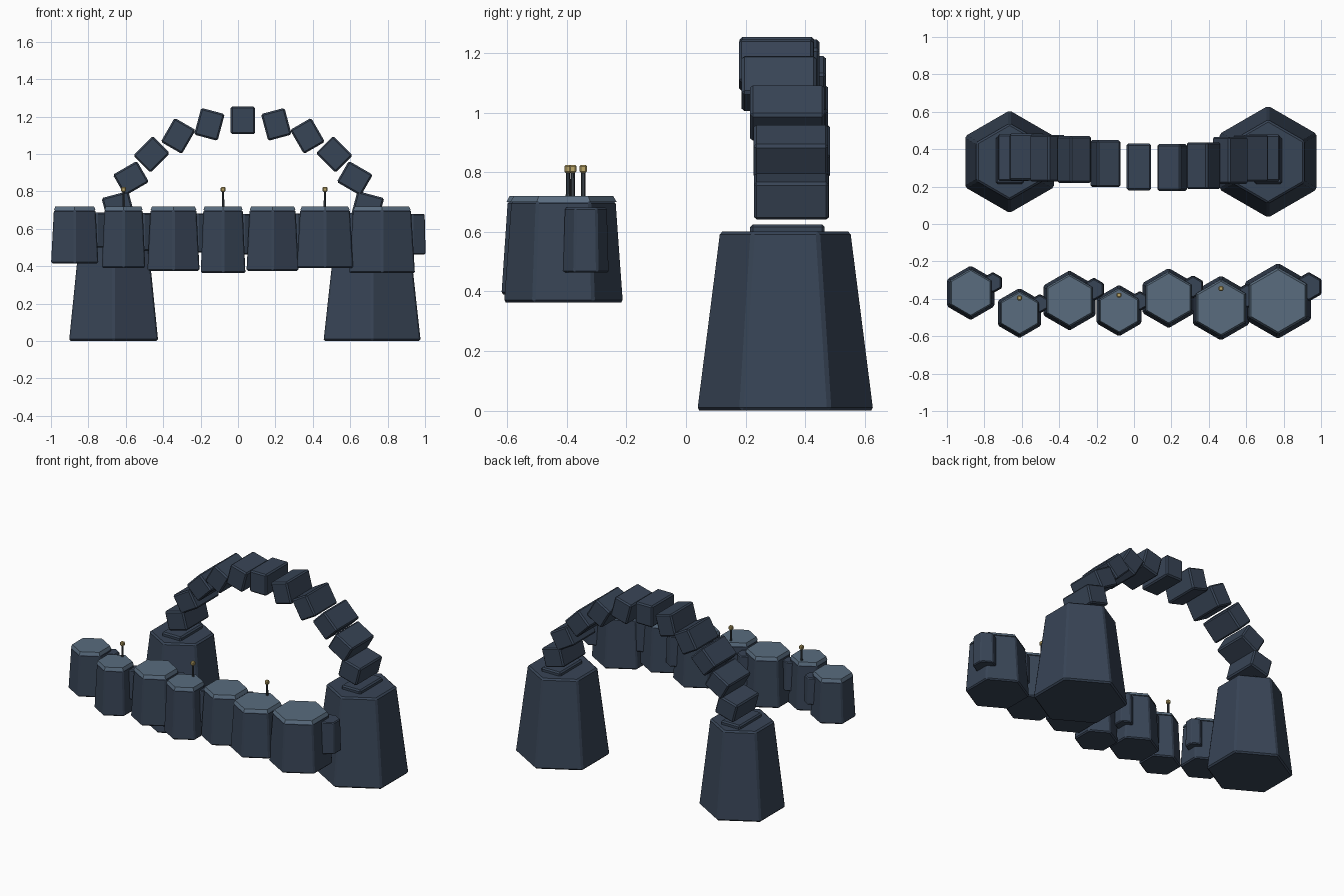
import bpy
import bmesh
from math import sin, cos, radians, pi
from mathutils import Vector, Matrix

cube = bpy.data.objects.get("Cube")
if cube:
    bpy.data.objects.remove(cube, do_unlink=True)


def material(name, rgb):
    m = bpy.data.materials.new(name)
    m.use_nodes = True
    color = (*rgb, 1.0)
    m.diffuse_color = color
    bsdf = next(n for n in m.node_tree.nodes if n.type == 'BSDF_PRINCIPLED')
    bsdf.inputs["Base Color"].default_value = color
    return m


SLATE = material("dark_slate", (0.039, 0.058, 0.092))
PALE = material("pale_slate", (0.10, 0.15, 0.21))
IRON = material("iron_grey", (0.04, 0.05, 0.06))
BRASS = material("pale_brass", (0.50, 0.38, 0.14))


def add_object(name, bm, mat, bevel):
    bmesh.ops.recalc_face_normals(bm, faces=bm.faces)
    mesh = bpy.data.meshes.new(name)
    bm.to_mesh(mesh)
    bm.free()
    mesh.materials.append(mat)
    obj = bpy.data.objects.new(name, mesh)
    bpy.context.collection.objects.link(obj)
    if bevel:
        mod = obj.modifiers.new("chamfer", 'BEVEL')
        mod.width = bevel
        mod.segments = 1
        mod.limit_method = 'ANGLE'
        mod.angle_limit = radians(30)
    return obj


def hex_frustum(name, x, y, z0, z1, r0, r1, mat, bevel=0.0):
    """Six-sided tapered column with corners toward front and back."""
    bm = bmesh.new()
    rings = []
    for z, r in ((z0, r0), (z1, r1)):
        rings.append([bm.verts.new((x + r * sin(k * pi / 3), y + r * cos(k * pi / 3), z))
                      for k in range(6)])
    low, high = rings
    bm.faces.new(low)
    bm.faces.new(high)
    for k in range(6):
        n = (k + 1) % 6
        bm.faces.new((low[k], low[n], high[n], high[k]))
    return add_object(name, bm, mat, bevel)


def block(name, centre, size, turn, mat, bevel):
    bm = bmesh.new()
    bmesh.ops.create_cube(bm, size=1.0)
    m = (Matrix.Translation(Vector(centre)) @ Matrix.Rotation(turn, 4, 'Y')
         @ Matrix.Diagonal((*size, 1.0)))
    bmesh.ops.transform(bm, matrix=m, verts=bm.verts)
    return add_object(name, bm, mat, bevel)


# Two large pedestals carrying the arch
for side, x, r in (("right", -0.665, 0.275), ("left", 0.717, 0.300)):
    hex_frustum(f"{side}_pedestal", x, 0.333, 0.0, 0.6, r, r * 0.745, SLATE, 0.01)

# Arch of separate blocks, from the right pedestal to the left one
SWAY = (0.34, 0.355, 0.358, 0.352, 0.345, 0.323, 0.305,
        0.302, 0.312, 0.34, 0.352, 0.353, 0.34)
for i, y in enumerate(SWAY):
    a = radians(15 * (i - 6))
    centre = (0.026 + 0.691 * sin(a), y, 0.56 + 0.62 * cos(a))
    block(f"arch_block_{i + 1}", centre, (0.13, 0.25, 0.148), -a, SLATE, 0.009)

# Row of floating hexagonal pillars: x, y, bottom, radius, has post
PILLARS = (
    (-0.873, -0.368, 0.415, 0.146, False),
    (-0.612, -0.476, 0.39, 0.134, True),
    (-0.345, -0.409, 0.376, 0.161, False),
    (-0.080, -0.463, 0.363, 0.138, True),
    (0.185, -0.396, 0.376, 0.161, False),
    (0.465, -0.449, 0.39, 0.174, True),
    (0.770, -0.411, 0.363, 0.203, False),
)
TOP = 0.72
for i, (x, y, z, r, post) in enumerate(PILLARS, 1):
    h = TOP - z
    hex_frustum(f"pillar_{i}", x, y, z, TOP - 0.018, r, r * 0.88, SLATE, 0.008)
    hex_frustum(f"pillar_cap_{i}", x, y, TOP - 0.02, TOP, r * 0.88, r * 0.82, PALE)
    # Small column clinging to the back corner
    hex_frustum(f"side_column_{i}", x + 0.81 * r, y + 0.37 * r,
                z + 0.28 * h, TOP - 0.11 * h, r * 0.39, r * 0.36, SLATE, 0.006)
    # Lamp post near the back edge of the cap
    if post:
        py = y + 0.6 * r
        hex_frustum(f"lamp_post_{i}", x, py, TOP - 0.01, 0.80, 0.008, 0.007, IRON)
        block(f"lamp_head_{i}", (x, py, 0.811), (0.025, 0.025, 0.027), 0.0, BRASS, 0.005)
